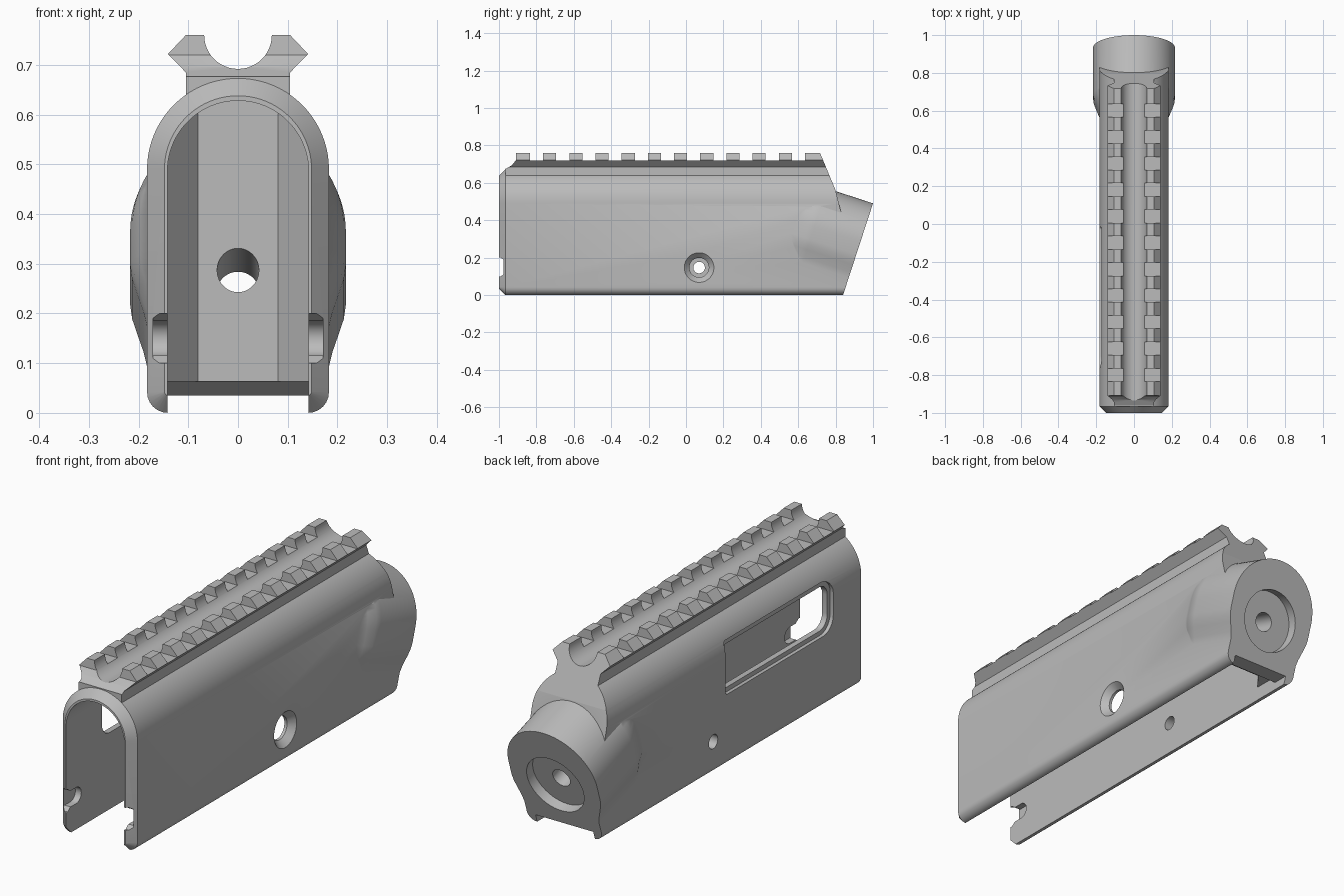
import bpy, bmesh
from math import sin, cos, pi, radians
from mathutils import Vector

cube = bpy.data.objects.get("Cube")
if cube:
    bpy.data.objects.remove(cube, do_unlink=True)

grey = bpy.data.materials.new("plain_grey")
grey.use_nodes = True
grey.diffuse_color = (0.5, 0.5, 0.5, 1)
grey.node_tree.nodes["Principled BSDF"].inputs["Base Color"].default_value = (0.5, 0.5, 0.5, 1)


def finish(name, bm):
    bmesh.ops.recalc_face_normals(bm, faces=bm.faces)
    mesh = bpy.data.meshes.new(name)
    bm.to_mesh(mesh)
    bm.free()
    obj = bpy.data.objects.new(name, mesh)
    bpy.context.collection.objects.link(obj)
    mesh.materials.append(grey)
    return obj


def loft(name, rings):
    """Skin closed rings of equal length and cap both ends."""
    bm = bmesh.new()
    rows = [[bm.verts.new(p) for p in ring] for ring in rings]
    n = len(rows[0])
    for a, b in zip(rows, rows[1:]):
        for i in range(n):
            j = (i + 1) % n
            bm.faces.new((a[i], a[j], b[j], b[i]))
    bm.faces.new(rows[0])
    bm.faces.new(rows[-1])
    return finish(name, bm)


def prism(name, pts, axis, lo, hi):
    """Extrude a flat outline along one axis."""
    place = {"x": lambda p, d: (d, p[0], p[1]),
             "y": lambda p, d: (p[0], d, p[1]),
             "z": lambda p, d: (p[0], p[1], d)}[axis]
    return loft(name, [[place(p, d) for p in pts] for d in (lo, hi)])


def rod(name, start, end, r1, r2):
    start, end = Vector(start), Vector(end)
    axis = end - start
    bm = bmesh.new()
    bmesh.ops.create_cone(bm, cap_ends=True, segments=48, radius1=r1, radius2=r2, depth=axis.length)
    turn = axis.to_track_quat("Z", "Y").to_matrix().to_4x4()
    bmesh.ops.transform(bm, matrix=turn, verts=bm.verts)
    bmesh.ops.translate(bm, vec=(start + end) / 2, verts=bm.verts)
    return finish(name, bm)


def combine(target, tool, operation):
    mod = target.modifiers.new(operation, "BOOLEAN")
    mod.operation, mod.solver, mod.object = operation, "EXACT", tool
    bpy.context.view_layer.objects.active = target
    bpy.ops.object.modifier_apply(modifier=mod.name)
    bpy.data.objects.remove(tool, do_unlink=True)


def arc(cx, cy, r, a0, a1, n):
    return [(cx + r * cos(radians(a0 + (a1 - a0) * i / n)),
             cy + r * sin(radians(a0 + (a1 - a0) * i / n))) for i in range(n + 1)]


def rounded(y0, y1, z0, z1, front, back):
    """Rectangle with separate corner radii at its front and back ends."""
    return (arc(y0 + front, z0 + front, front, 180, 270, 6) + arc(y1 - back, z0 + back, back, 270, 360, 6)
            + arc(y1 - back, z1 - back, back, 0, 90, 6) + arc(y0 + front, z1 - front, front, 90, 180, 6))


# Arched outer shell with chamfered front
def shell(inset):
    w, r = 0.183 - inset, max(0.042 - inset, 0.008)
    return (arc(w - r, inset + r, r, 270, 360, 6) + arc(0, 0.49, w, 0, 180, 40)
            + arc(r - w, inset + r, r, 180, 270, 6))


body = loft("receiver_housing", [[(x, y, z) for x, z in shell(d)]
                                 for y, d in ((-1, 0.035), (-0.965, 0), (1.05, 0))])

# Top rail with a round groove and cross slots
rail_side = [(0.105, 0.6), (0.105, 0.685), (0.141, 0.722), (0.105, 0.76)]
rail = prism("rail", rail_side + arc(0, 0.76, 0.068, 0, -180, 24)
             + [(-x, z) for x, z in reversed(rail_side)], "y", -0.965, 0.95)
combine(body, rail, "UNION")
for i in range(11):
    y = -0.834 + 0.14 * i
    slot = prism("rail_slot", [(y, 0.72), (y + 0.07, 0.72), (y + 0.07, 0.8), (y, 0.8)], "x", -0.3, 0.3)
    combine(body, slot, "DIFFERENCE")

# Side silhouette trims both ends of the rail and the upper rear
side = [(-1.1, -0.1), (0.83, -0.1), (0.92, 0.2), (0.83, 0.44), (0.8, 0.56), (0.7, 0.8),
        (-0.905, 0.8), (-0.91, 0.72), (-0.93, 0.695), (-0.96, 0.677), (-1.1, 0.677)]
combine(body, prism("side_trim", side, "x", -0.4, 0.4), "INTERSECT")

# Tilted rear collar that swells out of the body
up, back = Vector((0, 0.31, 0.951)), Vector((0, 0.951, -0.31))
centre = Vector((0, 0.933, 0.284))
skirt = [(0.178, -0.245), (0.182, -0.205), (0.19, -0.17), (0.204, -0.128), (0.213, -0.1), (0.217, -0.07)]
outline = skirt + arc(0, 0, 0.217, 0, 180, 40) + [(-x, v) for x, v in reversed(skirt)]
rings = [[centre - back * s + up * v + Vector((x * k, 0, 0)) for x, v in outline]
         for s, k in ((-0.03, 1), (0.26, 1), (0.29, 0.98), (0.33, 0.91), (0.37, 0.83), (0.41, 0.78))]
combine(body, loft("rear_collar", rings), "UNION")
rear = [(0.807, -0.1), (1.101, 0.8), (1.4, 0.8), (1.4, -0.1)]
combine(body, prism("rear_trim", rear, "x", -0.5, 0.5), "DIFFERENCE")

# Hollow interior narrowing to the rear wall
pocket = prism("pocket", [(0.142, -0.1)] + arc(0, 0.486, 0.142, 0, 180, 40) + [(-0.142, -0.1)],
               "y", -1.1, 0.9)
plan = [(-0.2, -1.2), (0.2, -1.2), (0.2, 0.585), (0.08, 0.74), (-0.08, 0.74), (-0.2, 0.585)]
combine(pocket, prism("pocket_plan", plan, "z", -0.3, 0.9), "INTERSECT")
combine(body, pocket, "DIFFERENCE")
channel = [(0.6, -0.1), (0.6, 0.063), (0.745, 0.063), (0.78, 0.035), (1.2, 0.035), (1.2, -0.1)]
combine(body, prism("lower_channel", channel, "x", -0.1415, 0.1415), "DIFFERENCE")

# Side window with a shallow frame
combine(body, prism("window_frame", rounded(-0.77, -0.015, 0.32, 0.555, 0.07, 0.015),
                    "x", -0.3, -0.167), "DIFFERENCE")
combine(body, prism("window", rounded(-0.75, -0.03, 0.34, 0.535, 0.055, 0.01),
                    "x", -0.3, -0.1), "DIFFERENCE")

# Front latch pockets inside both walls
latch = [(-1.1, 0.1), (-0.99, 0.1), (-0.97, 0.115)] + arc(-0.93, 0.15, 0.036, -90, 90, 12) \
    + [(-0.97, 0.186), (-0.99, 0.2), (-1.1, 0.2)]
for s in (-1, 1):
    combine(body, prism("latch", latch, "x", s * 0.1, s * 0.171), "DIFFERENCE")

# Cross pin holes, countersunk on the left
pin_y, pin_z = 0.07, 0.147
for name, x0, x1, r0, r1 in (("pin_hole", -0.3, -0.1, 0.031, 0.031),
                             ("pin_hole", 0.1, 0.3, 0.052, 0.052),
                             ("countersink", 0.155, 0.19, 0.052, 0.086)):
    combine(body, rod(name, (x0, pin_y, pin_z), (x1, pin_y, pin_z), r0, r1), "DIFFERENCE")

# Rear socket and bolt hole along the tilted axis
face = Vector((0, 0.915, 0.23))
for name, depth, r in (("socket", 0.045, 0.138), ("bolt_hole", 0.3, 0.042)):
    combine(body, rod(name, face - back * depth, face + back * 0.1, r, r), "DIFFERENCE")

bpy.ops.object.select_all(action="DESELECT")
body.select_set(True)
bpy.context.view_layer.objects.active = body
bpy.ops.object.shade_smooth_by_angle(angle=radians(30))
